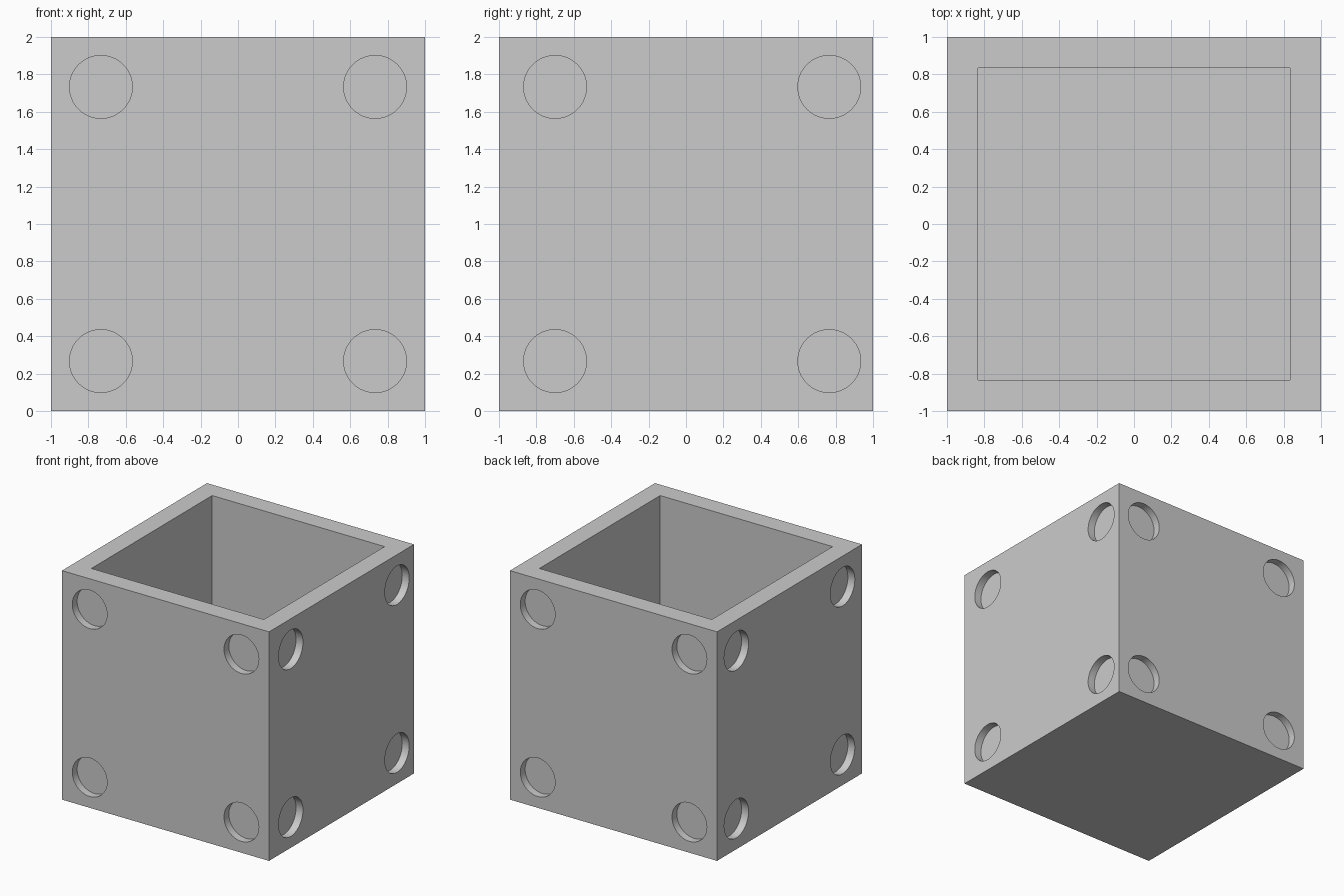
import bpy
import bmesh
from math import pi
from mathutils import Matrix, Vector

default = bpy.data.objects.get("Cube")
if default:
    bpy.data.objects.remove(default, do_unlink=True)

WALL = 0.167      # wall and floor thickness
INSET = 0.267     # pocket centre to top or bottom edge
RADIUS = 0.168
DEPTH = 0.067
SHIFT = 0.033     # pockets on the +x side sit further back

grey = bpy.data.materials.new("plain grey")
grey.use_nodes = True
colour = (0.6, 0.6, 0.6, 1)
grey.diffuse_color = colour
grey.node_tree.nodes["Principled BSDF"].inputs["Base Color"].default_value = colour


def make_object(name, bm):
    mesh = bpy.data.meshes.new(name)
    bm.to_mesh(mesh)
    bm.free()
    mesh.materials.append(grey)
    obj = bpy.data.objects.new(name, mesh)
    bpy.context.collection.objects.link(obj)
    return obj


def block(name, width, bottom, top):
    bm = bmesh.new()
    place = Matrix.Translation((0, 0, (bottom + top) / 2))
    place = place @ Matrix.Diagonal((width, width, top - bottom, 1))
    bmesh.ops.create_cube(bm, size=1, matrix=place)
    return make_object(name, bm)


# Open box and the cavity inside it
box = block("open_box", 2, 0, 2)
cavity = block("cavity_cutter", 2 - 2 * WALL, WALL, 2.2)

# Round pockets, four in each outer side wall
bm = bmesh.new()
for turn in range(4):
    spin = Matrix.Rotation(turn * pi / 2, 4, "Z")
    shift = SHIFT if turn == 1 else 0
    for side in (-1, 1):
        for z in (INSET, 2 - INSET):
            centre = Vector((side * (1 - INSET) + shift, -1, z))
            place = spin @ Matrix.Translation(centre) @ Matrix.Rotation(pi / 2, 4, "X")
            bmesh.ops.create_cone(bm, cap_ends=True, segments=64, radius1=RADIUS,
                                  radius2=RADIUS, depth=2 * DEPTH, matrix=place)
pockets = make_object("pocket_cutter", bm)

# Cut the cavity and pockets, then discard the cutters
bpy.ops.object.select_all(action="DESELECT")
box.select_set(True)
bpy.context.view_layer.objects.active = box
for cutter in (cavity, pockets):
    cutter.hide_render = True
    cut = box.modifiers.new(cutter.name, "BOOLEAN")
    cut.operation = "DIFFERENCE"
    cut.solver = "EXACT"
    cut.object = cutter
    bpy.ops.object.modifier_apply(modifier=cut.name)
    bpy.data.objects.remove(cutter, do_unlink=True)

bpy.ops.object.shade_smooth_by_angle(angle=pi / 6)
